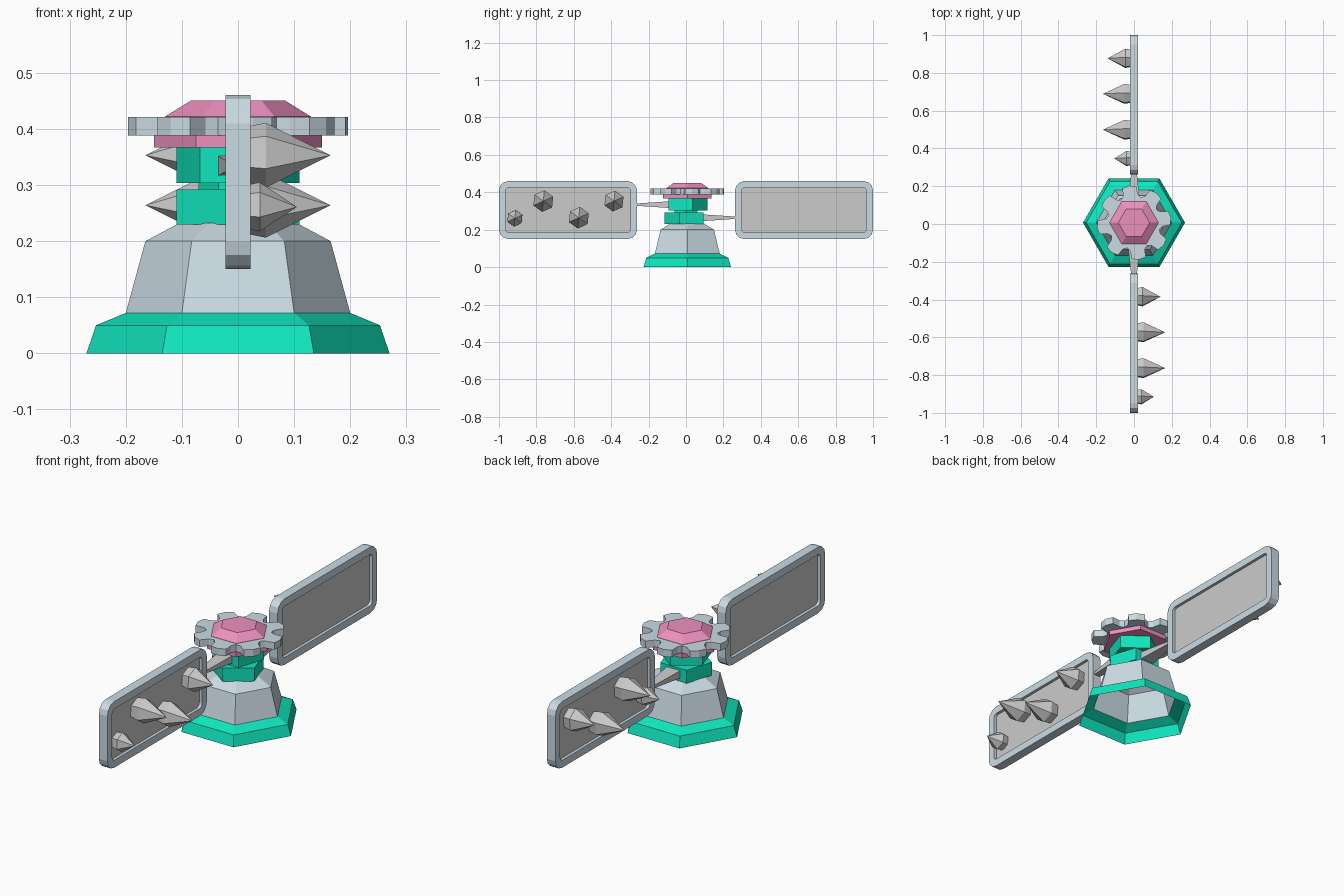
import bpy, bmesh
from math import sin, cos, pi, radians
from mathutils import Matrix, Vector

if "Cube" in bpy.data.objects:
    bpy.data.objects.remove(bpy.data.objects["Cube"])


def material(name, rgb):
    m = bpy.data.materials.new(name)
    m.diffuse_color = (*rgb, 1)
    m.use_nodes = True
    m.node_tree.nodes["Principled BSDF"].inputs["Base Color"].default_value = m.diffuse_color
    return m


GREEN = material("green", (0.005, 0.80, 0.52))
PINK = material("pink", (0.85, 0.28, 0.52))
STEEL = material("pale_steel", (0.60, 0.71, 0.78))


def loft(name, rings, mat=None, cap_start=True, cap_end=True, closed=False):
    """Skin a list of equal-length point loops."""
    bm = bmesh.new()
    loops = [[bm.verts.new(p) for p in ring] for ring in rings]
    n = len(loops[0])
    pairs = list(zip(loops, loops[1:]))
    if closed:
        pairs.append((loops[-1], loops[0]))
    for a, b in pairs:
        for i in range(n):
            j = (i + 1) % n
            bm.faces.new((a[i], a[j], b[j], b[i]))
    if cap_start and not closed:
        bm.faces.new(loops[0][::-1])
    if cap_end and not closed:
        bm.faces.new(loops[-1])
    bmesh.ops.remove_doubles(bm, verts=bm.verts, dist=1e-5)
    bmesh.ops.recalc_face_normals(bm, faces=bm.faces)
    me = bpy.data.meshes.new(name)
    bm.to_mesh(me)
    bm.free()
    ob = bpy.data.objects.new(name, me)
    bpy.context.collection.objects.link(ob)
    if mat:
        me.materials.append(mat)
    return ob


def turned(name, profile, sides, mat=None, turn=0, cy=0.007, **caps):
    """Polygonal lathe around z from (radius, z) pairs."""
    rings = [[(r * cos(turn + 2 * pi * i / sides), cy + r * sin(turn + 2 * pi * i / sides), z)
              for i in range(sides)] for r, z in profile]
    return loft(name, rings, mat, **caps)


# Hollow hexagonal base and pedestal
turned("base_skirt", [(0.27, 0), (0.253, 0.05), (0.20, 0.072)], 6, GREEN,
       cap_start=False, cap_end=False)
turned("pedestal", [(0.20, 0.072), (0.165, 0.20), (0.105, 0.232)], 6, STEEL,
       cap_start=False)

# Two five-sided rotating hubs, facing opposite ways, on a neck
turned("lower_hub", [(0.115, 0.23), (0.115, 0.292)], 5, GREEN, -pi / 2, 0)
turned("upper_hub", [(0.115, 0.304), (0.115, 0.367)], 5, GREEN, pi / 2, 0)
turned("hub_neck", [(0.07, 0.29), (0.07, 0.306)], 6, GREEN, 0, 0)

# Pink cap below and above the gear
turned("cap_collar", [(0.15, 0.367), (0.15, 0.389)], 6, PINK)
turned("cap_top", [(0.13, 0.415), (0.13, 0.422), (0.083, 0.451)], 6, PINK)

# Eight-tooth gear
TOOTH = [(-15, 0.152), (-11, 0.192), (0, 0.198), (11, 0.192), (15, 0.152), (22.5, 0.138)]
outline = [(r * cos(radians(45 * k + 7.5 + a)), 0.007 + r * sin(radians(45 * k + 7.5 + a)))
           for k in range(8) for a, r in TOOTH]
loft("gear", [[(x, y, z) for x, y in outline] for z in (0.388, 0.421)], STEEL)


def rounded_rect(x, cy, cz, hy, hz, r, segs=3):
    pts = []
    for k, (sy, sz) in enumerate(((1, 1), (-1, 1), (-1, -1), (1, -1))):
        for s in range(segs + 1):
            a = pi / 2 * (k + s / segs)
            pts.append((x, cy + sy * (hy - r) + r * cos(a), cz + sz * (hz - r) + r * sin(a)))
    return pts


# Spikes: y offset from blade centre, z, base radius, length
SPIKES = [(0.246, 0.353, 0.056, 0.140), (0.058, 0.264, 0.058, 0.165),
          (-0.132, 0.353, 0.058, 0.165), (-0.284, 0.261, 0.044, 0.105)]

for tag, end, side, arm_z in (("front", -1, 1, 0.334), ("back", 1, -1, 0.264)):
    cy = 0.631 * end
    cz = 0.305
    # Blade frame with a recessed panel on both faces
    out = (cy, cz, 0.369, 0.155, 0.05)
    inn = (cy, cz, 0.333, 0.120, 0.018)
    loft(tag + "_blade_frame",
         [rounded_rect(0.022, *out), rounded_rect(-0.022, *out),
          rounded_rect(-0.022, *inn), rounded_rect(0.022, *inn)], STEEL, closed=True)
    loft(tag + "_blade_panel",
         [rounded_rect(x, cy, cz, 0.335, 0.122, 0.018) for x in (-0.008, 0.008)])

    # Tapered arm from hub to blade
    loft(tag + "_arm",
         [[(sx * w, y * end, arm_z + sz * h) for sx, sz in ((1, 1), (-1, 1), (-1, -1), (1, -1))]
          for y, w, h in ((0.085, 0.036, 0.018), (0.268, 0.015, 0.006))])

    # Hexagonal spikes on the leading face
    for n, (dy, z, r, length) in enumerate(SPIKES):
        prof = [(0.85 * r, 0.006), (r, 0.020 + 0.18 * length), (0, length)]
        rings = [[(side * x, cy + dy + q * sin(pi / 3 * i + 0.1), z + q * cos(pi / 3 * i + 0.1))
                  for i in range(6)] for q, x in prof]
        loft(f"{tag}_spike_{n + 1}", rings, cap_end=False)
